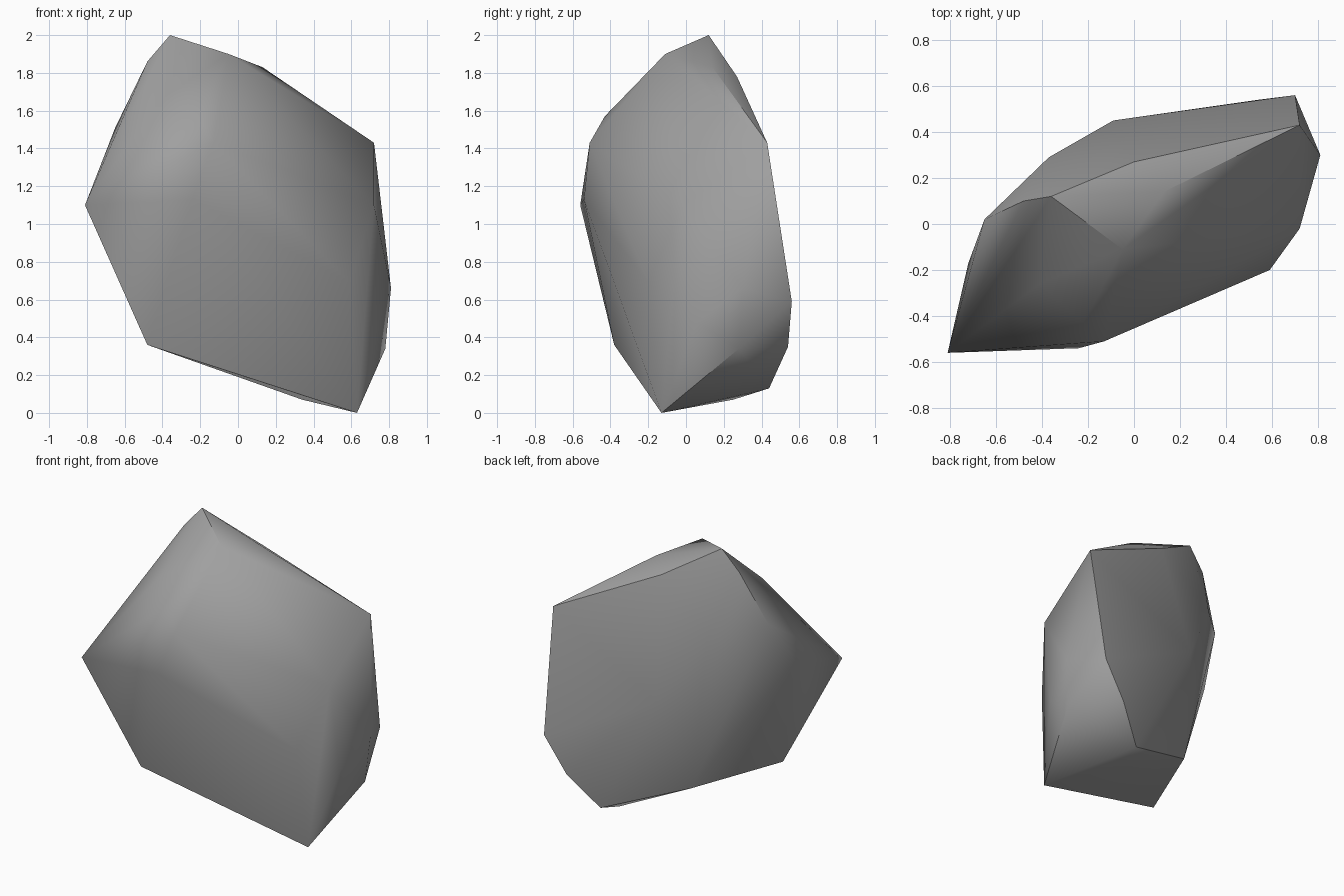
import bpy
import bmesh
import math

# Remove the default cube only
default_cube = bpy.data.objects.get("Cube")
if default_cube:
    bpy.data.objects.remove(default_cube, do_unlink=True)

# Corner points of the stone, grouped from the peak down to the foot
crown = [
    (-0.36, 0.12, 2.0), (-0.05, -0.11, 1.9), (-0.48, 0.1, 1.86),
    (0.13, 0.14, 1.83), (0.0, 0.27, 1.78),
]
shoulder = [
    (-0.41, -0.26, 1.66), (-0.22, -0.43, 1.57), (-0.65, 0.02, 1.51),
    (-0.37, 0.29, 1.45), (-0.13, -0.51, 1.43), (0.72, 0.43, 1.43),
]
waist = [
    (-0.72, -0.17, 1.21), (-0.24, -0.54, 1.13), (-0.81, -0.56, 1.1),
    (0.72, -0.02, 1.1), (-0.09, 0.45, 0.98), (0.59, -0.2, 0.69),
    (0.81, 0.3, 0.66), (0.7, 0.56, 0.59),
]
foot = [
    (0.74, 0.06, 0.48), (-0.48, -0.38, 0.36), (0.54, 0.54, 0.35),
    (0.78, 0.28, 0.34), (-0.21, 0.24, 0.34), (0.35, 0.44, 0.13),
    (0.34, 0.25, 0.07), (0.63, -0.13, 0.0),
]


def make_material(name, colour):
    """Create a plain flat-colour material."""
    material = bpy.data.materials.new(name)
    material.use_nodes = True
    material.diffuse_color = colour
    shader = next(node for node in material.node_tree.nodes
                  if node.type == 'BSDF_PRINCIPLED')
    shader.inputs["Base Color"].default_value = colour
    shader.inputs["Roughness"].default_value = 0.9
    return material


def make_stone(name, points, material):
    """Wrap the corner points in a closed, faceted convex shell."""
    bm = bmesh.new()
    for point in points:
        bm.verts.new(point)
    hull = bmesh.ops.convex_hull(bm, input=bm.verts[:])
    # Drop any corner that ended up inside the shell
    inside = [item for item in hull["geom_interior"]
              if isinstance(item, bmesh.types.BMVert)]
    bmesh.ops.delete(bm, geom=inside, context='VERTS')
    bmesh.ops.recalc_face_normals(bm, faces=bm.faces[:])
    mesh = bpy.data.meshes.new(name)
    bm.to_mesh(mesh)
    bm.free()
    mesh.materials.append(material)
    stone = bpy.data.objects.new(name, mesh)
    bpy.context.collection.objects.link(stone)
    return stone


# Single boulder with soft facets and crisp main ridges
stone_grey = make_material("stone_grey", (0.35, 0.35, 0.35, 1.0))
boulder = make_stone("boulder", crown + shoulder + waist + foot, stone_grey)

bpy.ops.object.select_all(action='DESELECT')
boulder.select_set(True)
bpy.context.view_layer.objects.active = boulder
bpy.ops.object.shade_smooth_by_angle(angle=math.radians(40))
